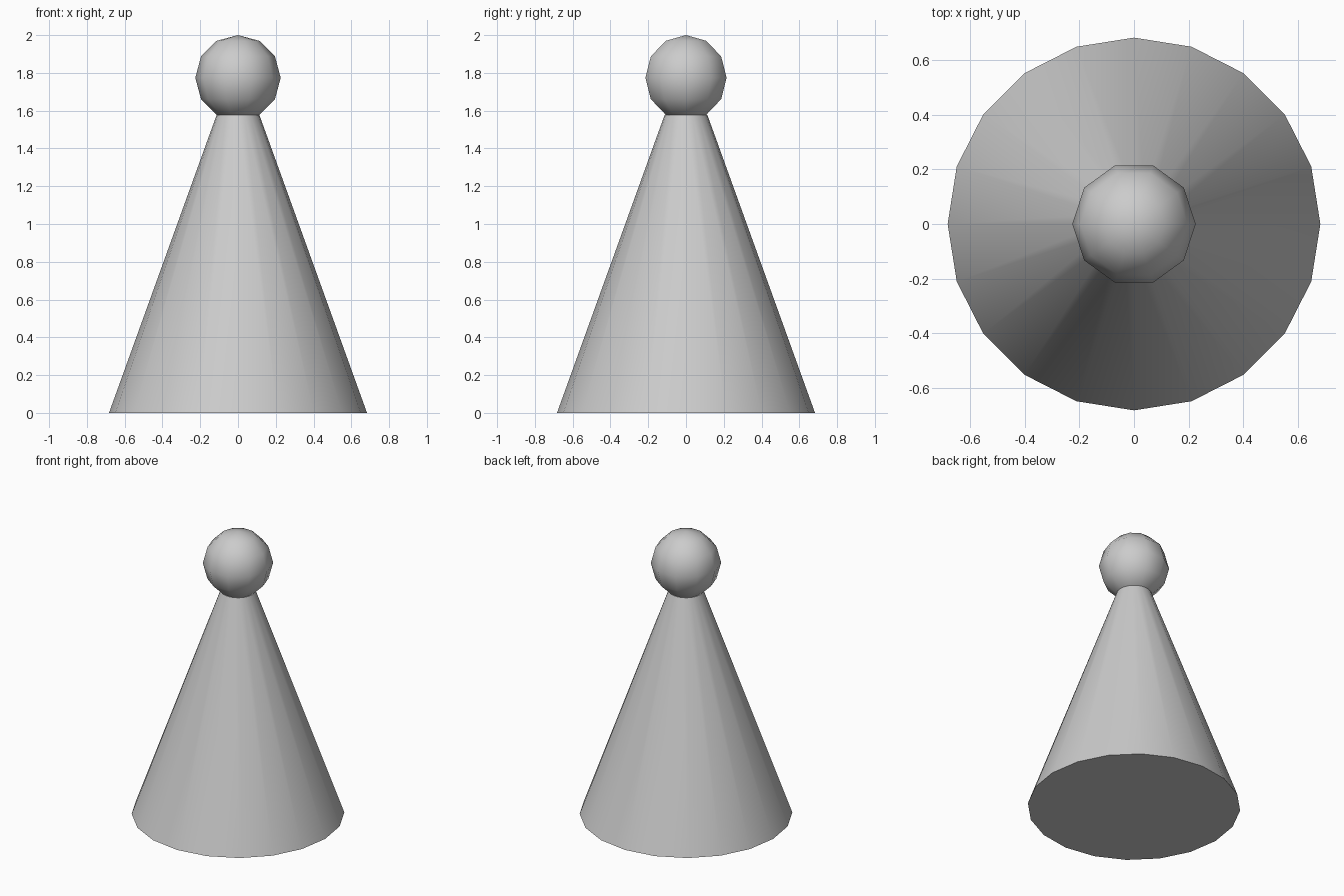
import bpy
import math

if "Cube" in bpy.data.objects:
    bpy.data.objects.remove(bpy.data.objects["Cube"])

# Cone body: 20 sides, truncated where it meets the ball
bpy.ops.mesh.primitive_cone_add(vertices=20, radius1=0.683, radius2=0.113,
                                depth=1.578, location=(0, 0, 0.789))
body = bpy.context.object
body.name = "cone_body"
bpy.ops.object.shade_smooth_by_angle(angle=math.radians(40))

# Ball on top: 10 segments, a corner on the +y axis
bpy.ops.mesh.primitive_uv_sphere_add(segments=10, ring_count=6, radius=0.226,
                                     location=(0, 0, 1.774),
                                     rotation=(0, 0, math.radians(90)))
ball = bpy.context.object
ball.name = "top_ball"
bpy.ops.object.shade_smooth()
